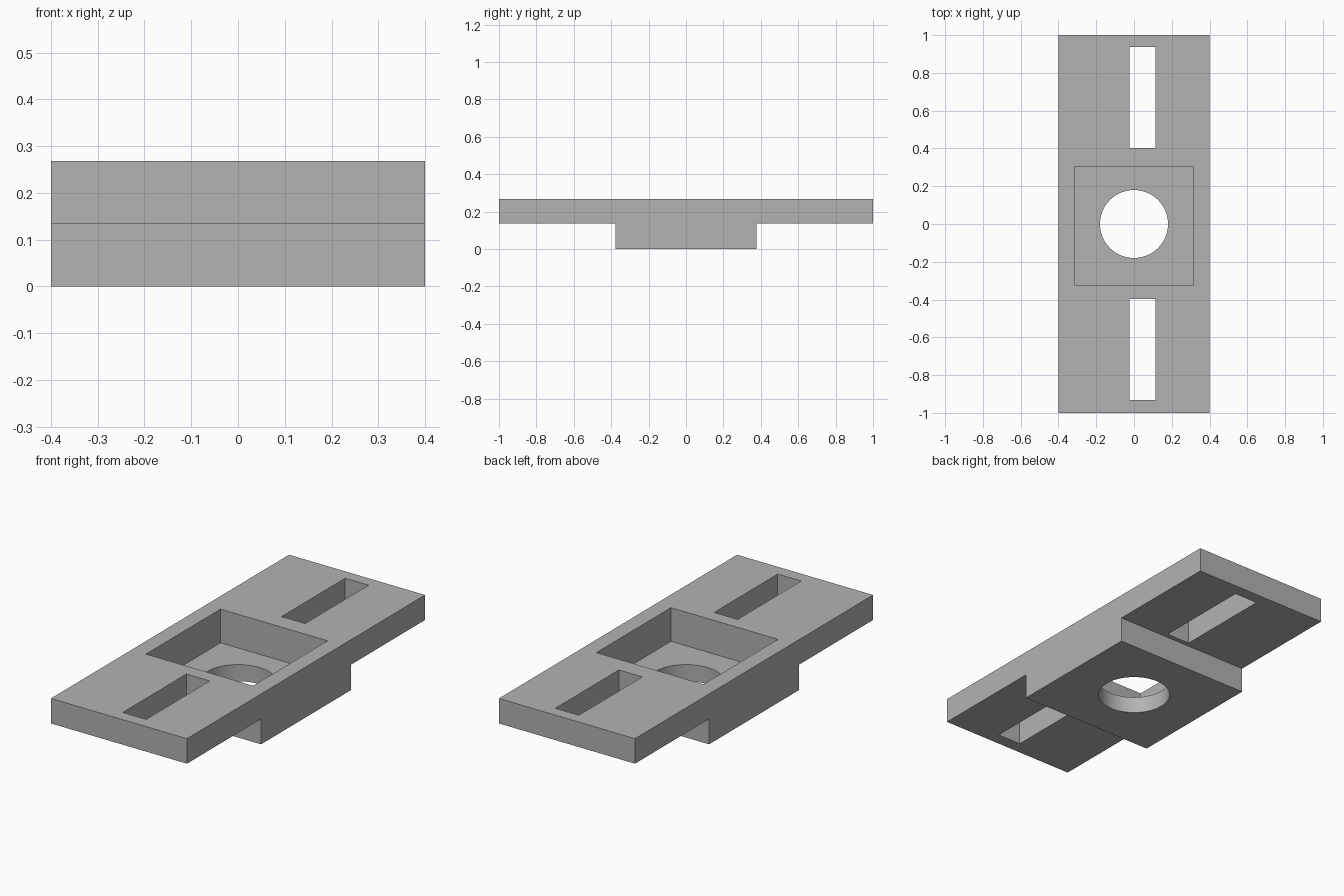
import bpy
import bmesh
import math

cube = bpy.data.objects.get("Cube")
if cube:
    bpy.data.objects.remove(cube, do_unlink=True)

TOP, PLATE_Z, FLOOR_Z = 0.268, 0.135, 0.089
HALF_X, HALF_Y, BLOCK_Y = 0.4, 1.0, 0.377

grey = bpy.data.materials.new("plain grey")
grey.use_nodes = True
colour = (0.448, 0.448, 0.448, 1)
grey.diffuse_color = colour
grey.node_tree.nodes["Principled BSDF"].inputs["Base Color"].default_value = colour


def add_object(name, bm):
    mesh = bpy.data.meshes.new(name)
    bmesh.ops.recalc_face_normals(bm, faces=bm.faces)
    bm.to_mesh(mesh)
    bm.free()
    mesh.materials.append(grey)
    obj = bpy.data.objects.new(name, mesh)
    bpy.context.collection.objects.link(obj)
    return obj


def box(name, x0, x1, y0, y1, z0, z1):
    bm = bmesh.new()
    bmesh.ops.create_cube(bm, size=1)
    for v in bm.verts:
        v.co = (x1 if v.co.x > 0 else x0,
                y1 if v.co.y > 0 else y0,
                z1 if v.co.z > 0 else z0)
    return add_object(name, bm)


# T-shaped side profile, extruded across the width
half = [(HALF_Y, TOP), (HALF_Y, PLATE_Z), (BLOCK_Y, PLATE_Z), (BLOCK_Y, 0)]
profile = half + [(-y, z) for y, z in reversed(half)]
bm = bmesh.new()
face = bm.faces.new([bm.verts.new((-HALF_X, y, z)) for y, z in profile])
extruded = bmesh.ops.extrude_face_region(bm, geom=[face])["geom"]
bmesh.ops.translate(bm, vec=(2 * HALF_X, 0, 0),
                    verts=[g for g in extruded if isinstance(g, bmesh.types.BMVert)])
bracket = add_object("mounting_plate", bm)

# Cutters: square pocket, two slots and the round through hole
cutters = [
    box("pocket_cutter", -0.315, 0.315, -0.323, 0.303, FLOOR_Z, TOP + 0.1),
    box("back_slot_cutter", -0.025, 0.113, 0.402, 0.936, 0, TOP + 0.1),
    box("front_slot_cutter", -0.025, 0.113, -0.932, -0.398, 0, TOP + 0.1),
]
bm = bmesh.new()
bmesh.ops.create_cone(bm, cap_ends=True, segments=64, radius1=0.18, radius2=0.18, depth=1)
cutters.append(add_object("hole_cutter", bm))

bpy.ops.object.select_all(action="DESELECT")
bpy.context.view_layer.objects.active = bracket
bracket.select_set(True)
for cutter in cutters:
    cutter.hide_render = True
    mod = bracket.modifiers.new(cutter.name, "BOOLEAN")
    mod.operation = "DIFFERENCE"
    mod.solver = "EXACT"
    mod.object = cutter
    bpy.ops.object.modifier_apply(modifier=mod.name)
    bpy.data.objects.remove(cutter, do_unlink=True)

# Smooth hole wall, crisp edges elsewhere
bpy.ops.object.shade_smooth_by_angle(angle=math.radians(30))
